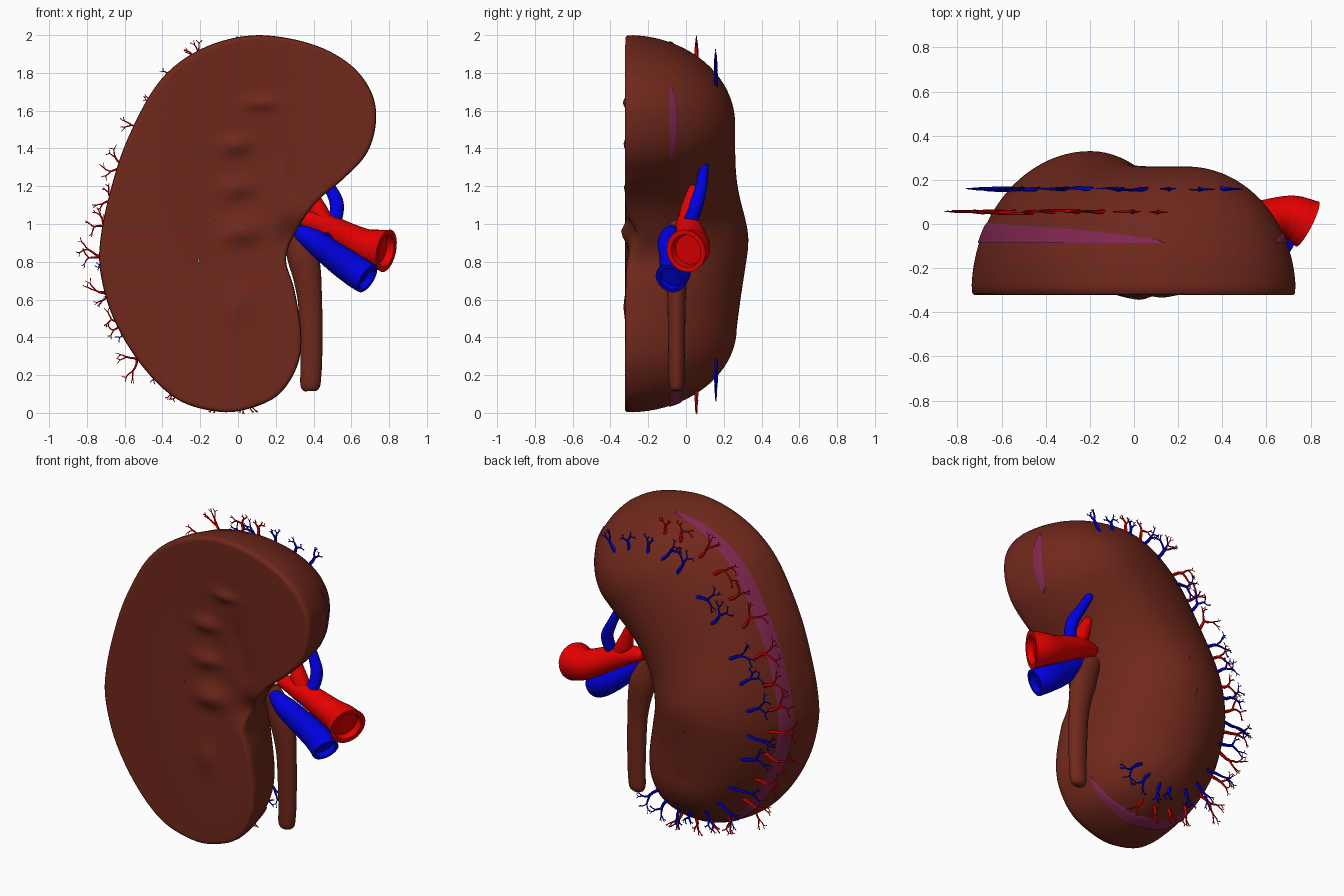
import bpy, bmesh, math, random
from mathutils import Vector as V

if "Cube" in bpy.data.objects:
    bpy.data.objects.remove(bpy.data.objects["Cube"])
random.seed(4)


def material(name, rgb):
    m = bpy.data.materials.new(name)
    m.diffuse_color = (*rgb, 1)
    m.use_nodes = True
    m.node_tree.nodes["Principled BSDF"].inputs["Base Color"].default_value = m.diffuse_color
    return m


BROWN = material("kidney brown", (0.16, 0.021, 0.011))
PURPLE = material("inner purple", (0.21, 0.02, 0.08))
RED = material("artery red", (0.80, 0.0, 0.0))
BLUE = material("vein blue", (0.0, 0.0, 0.75))


def finish(bm, name, mat, angle=50):
    bmesh.ops.remove_doubles(bm, verts=bm.verts, dist=0.0004)
    bmesh.ops.recalc_face_normals(bm, faces=bm.faces)
    me = bpy.data.meshes.new(name)
    bm.to_mesh(me)
    bm.free()
    me.materials.append(mat)
    ob = bpy.data.objects.new(name, me)
    bpy.context.collection.objects.link(ob)
    bpy.context.view_layer.objects.active = ob
    ob.select_set(True)
    bpy.ops.object.shade_smooth_by_angle(angle=math.radians(angle))
    ob.select_set(False)
    return ob


def spline(pts, n, closed=False):
    """Catmull-Rom samples through pts"""
    pts = [V(p) for p in pts]
    k = len(pts)
    get = (lambda i: pts[i % k]) if closed else (lambda i: pts[min(max(i, 0), k - 1)])
    segs = k if closed else k - 1
    out = []
    for j in range(n):
        f = j / (n if closed else n - 1) * segs
        i = min(int(f), segs - 1)
        t = f - i
        a, b, c, d = get(i - 1), get(i), get(i + 1), get(i + 2)
        out.append(0.5 * (2 * b + (c - a) * t + (2 * a - 5 * b + 4 * c - d) * t * t
                          + (3 * b - a - 3 * c + d) * t ** 3))
    return out


def skin(bm, rings, closed=True):
    rows = [[bm.verts.new(p) for p in r] for r in rings]
    for a, b in zip(rows, rows[1:]):
        n = len(a)
        for i in range(n if closed else n - 1):
            j = (i + 1) % n
            bm.faces.new((a[i], a[j], b[j], b[i]))
    return rows


def tube(bm, path, radii, sides=24, hollow=False, flat=1.0):
    rings, k = [], len(path)
    for i, p in enumerate(path):
        t = (path[min(i + 1, k - 1)] - path[max(i - 1, 0)]).normalized()
        ref = V((0, 1, 0)) if abs(t.y) < 0.9 else V((1, 0, 0))
        u = t.cross(ref).normalized()
        w = u.cross(t)
        f = i / (k - 1) * (len(radii) - 1)
        a = min(int(f), len(radii) - 2)
        r = radii[a] + (radii[a + 1] - radii[a]) * (f - a)
        rings.append([p + (u * math.cos(q) + w * flat * math.sin(q)) * r
                      for q in (2 * math.pi * s / sides for s in range(sides))])
    if hollow:  # rim and inner wall
        for m in (1, 2, 3, 4, 5):
            c = path[k - m]
            rings.append([c + (v - c) * 0.76 for v in rings[k - m]])
    rows = skin(bm, rings)
    bm.faces.new(rows[0])
    bm.faces.new(rows[-1])


# ---- kidney outline (x, z), anticlockwise from the top, and its spine
N = 200
outline = spline([(0.13, 2.0), (-0.1, 1.965), (-0.3, 1.865), (-0.45, 1.71), (-0.59, 1.44),
                  (-0.67, 1.2), (-0.725, 0.95), (-0.73, 0.75), (-0.66, 0.5), (-0.51, 0.25),
                  (-0.32, 0.07), (-0.1, 0.005), (0.07, 0.025), (0.22, 0.1), (0.315, 0.25),
                  (0.335, 0.42), (0.3, 0.65), (0.255, 0.82), (0.32, 0.98), (0.42, 1.12),
                  (0.56, 1.24), (0.68, 1.37), (0.73, 1.53), (0.71, 1.69), (0.6, 1.84),
                  (0.4, 1.95)], N, True)
M = 121
spine = spline([(0.24, 1.53), (0.05, 1.33), (-0.13, 1.08), (-0.21, 0.83), (-0.17, 0.45)], M)
near = [min(range(M), key=lambda i: (spine[i] - p).length) for p in outline]
near = [sum(near[(i + d) % N] for d in range(-6, 7)) / 13 for i in range(N)]
FRONT = -0.31


def at_spine(i, snap=False):
    f = round(near[i] / 4) * 4 if snap else near[i]  # snapping welds both sides
    a = min(int(f), M - 2)
    return spine[a].lerp(spine[a + 1], f - a)


def height(i, snap=False):
    f = (round(near[i] / 4) * 4 if snap else near[i]) / (M - 1)
    return 0.57 + 0.07 * math.exp(-((f - 0.68) / 0.22) ** 2)


def shell(i, y, out=0.0):
    """Point on the domed back at depth y above outline sample i"""
    i %= N
    s = min((y - FRONT) / height(i), 1)
    q = at_spine(i)
    d = outline[i] - q
    p = q + d * math.sqrt(1 - s * s) + d.normalized() * out
    return V((p.x, y, p.y))


# hollows and bumps on the cut face: x, z, half width, half height, depth
BUMPS = [(0.05, 1.2, 0.22, 0.5, 0.03), (0.02, 0.96, 0.1, 0.06, -0.045),
         (-0.01, 1.19, 0.09, 0.045, -0.035), (-0.01, 1.42, 0.075, 0.045, -0.032),
         (0.12, 1.64, 0.08, 0.035, -0.024), (0.0, 0.57, 0.07, 0.08, -0.014),
         (0.31, 0.93, 0.09, 0.09, 0.06), (0.2, 1.38, 0.05, 0.12, 0.012),
         (0.28, 1.2, 0.05, 0.12, 0.012)]


def relief(x, z):
    return sum(h * math.exp(-((x - a) / w) ** 2 - ((z - b) / v) ** 2)
               for a, b, w, v, h in BUMPS)


bm = bmesh.new()
rings = []
for k in range(31):  # cut face, from spine to rim
    u = k / 30 * 0.975
    ring = []
    for i in range(N):
        p = at_spine(i, k == 0).lerp(outline[i], u)
        ring.append(V((p.x, FRONT - 0.012 + relief(p.x, p.y), p.y)))
    rings.append(ring)
rings.append([V((at_spine(i).lerp(outline[i], 0.993).x,
                 FRONT - 0.004 + relief(*outline[i]),
                 at_spine(i).lerp(outline[i], 0.993).y)) for i in range(N)])
for k in range(1, 33):  # domed back
    t = k / 32 * math.pi / 2
    ring = []
    for i in range(N):
        p = at_spine(i, k == 32).lerp(outline[i], math.cos(t))
        ring.append(V((p.x, FRONT + height(i, k == 32) * math.sin(t)
                       + relief(*outline[i]) * max(0, 1 - k / 8), p.y)))
    rings.append(ring)
skin(bm, rings)
finish(bm, "kidney_body", BROWN)


# ---- purple inner layer showing through as thin strips
def strip(name, i0, i1, width):
    bm = bmesh.new()
    rows = []
    for i in range(i0, i1 + 1):
        f = (i - i0) / (i1 - i0)
        w = width * math.sin(math.pi * f) ** 0.55 + 0.001
        rows.append([shell(i, -0.087, -0.004)]
                    + [shell(i, -0.087 + w * j / 5, 0.006) for j in range(5)]
                    + [shell(i, -0.087 + w, -0.003)])
    skin(bm, rows, False)
    finish(bm, name, PURPLE)


strip("long_inner_strip", 0, int(N * 13.8 / 26), 0.098)
strip("short_inner_strip", int(N * 20.7 / 26), int(N * 23.5 / 26), 0.05)


# ---- fine vessel trees growing out of the back
def grow(bm, p, ang, length, r, depth):
    path = [p]
    for _ in range(3):
        ang += random.uniform(-0.35, 0.35)
        p = p + V((math.cos(ang), random.uniform(-0.1, 0.1), math.sin(ang))) * length / 3
        path.append(p)
    tube(bm, path, [r, r * 0.75], 5)
    if depth:
        for side in (-1, 1):
            grow(bm, p, ang + side * random.uniform(0.25, 0.8),
                 length * random.uniform(0.45, 0.75), r * 0.62, depth - 1)


def trees(name, mat, y, first, last, count, length):
    bm = bmesh.new()
    for k in range(count):
        i = round((first + (last - first) * k / (count - 1)) * N / 26) % N
        o = (outline[i] - at_spine(i)).normalized()
        ang = math.atan2(o.y, o.x) + random.uniform(-0.2, 0.2)
        reach = length * (0.45 + 0.55 * abs(o.x)) * random.uniform(0.9, 1.1)
        grow(bm, shell(i, y, -0.012), ang, reach, 0.0115, 3)
    finish(bm, name, mat)


trees("artery_twigs", RED, 0.055, 0.2, 11.8, 17, 0.1)
trees("vein_twigs", BLUE, 0.158, -1.6, 13.4, 19, 0.1)


# ---- large vessels at the notch
def vessel(name, mat, pts, radii, **kw):
    bm = bmesh.new()
    tube(bm, spline(pts, 28), radii, **kw)
    return finish(bm, name, mat)


vessel("main_artery", RED, [(0.3, 0.0, 1.03), (0.43, 0.01, 1.0), (0.64, 0.035, 0.9),
                            (0.72, 0.03, 0.873), (0.785, 0.0, 0.858)],
       [0.03, 0.065, 0.085, 0.1, 0.115], hollow=True)
vessel("artery_branch", RED, [(0.47, 0.01, 0.98), (0.42, 0.02, 1.08), (0.38, 0.04, 1.2)],
       [0.055, 0.05, 0.02])
vessel("main_vein", BLUE, [(0.3, -0.07, 0.97), (0.4, -0.085, 0.91), (0.55, -0.06, 0.8),
                           (0.63, -0.06, 0.745), (0.685, -0.085, 0.71)],
       [0.03, 0.065, 0.08, 0.085, 0.083], hollow=True)
vessel("vein_branch", BLUE, [(0.47, -0.02, 0.93), (0.515, 0.03, 1.03), (0.52, 0.06, 1.12),
                             (0.47, 0.085, 1.22), (0.4, 0.1, 1.35)], [0.037, 0.037, 0.022])
# ---- ureter hanging from the notch
vessel("ureter", BROWN, [(0.27, -0.05, 1.0), (0.345, -0.05, 0.82), (0.38, -0.05, 0.6),
                         (0.388, -0.05, 0.3), (0.383, -0.05, 0.15), (0.383, -0.05, 0.115)],
       [0.05, 0.085, 0.064, 0.058, 0.054, 0.03], flat=0.75)
